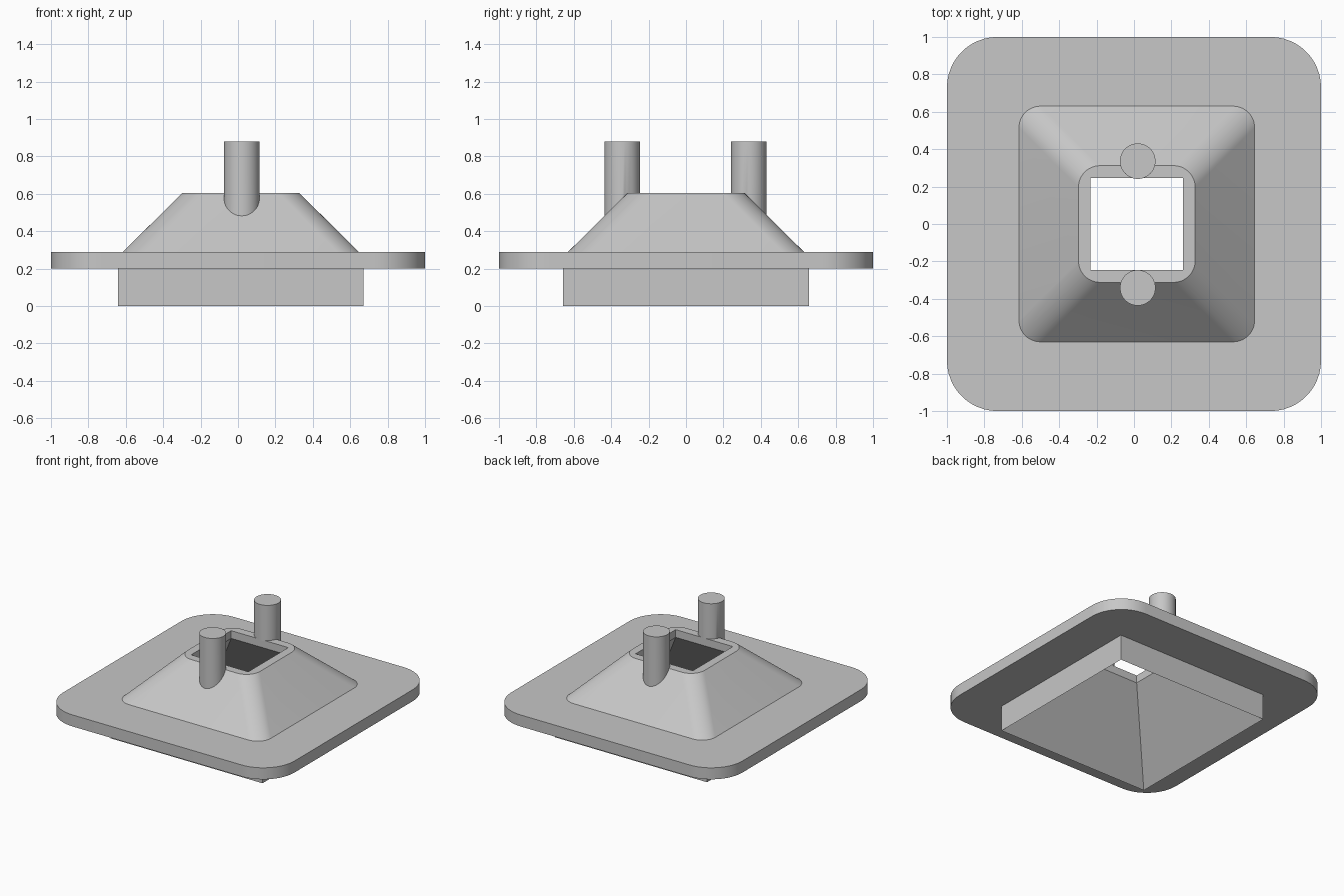
import bpy, bmesh
from math import pi, cos, sin

cube = bpy.data.objects.get("Cube")
if cube:
    bpy.data.objects.remove(cube, do_unlink=True)

grey = bpy.data.materials.new("light grey")
grey.use_nodes = True
colour = (0.57, 0.57, 0.57, 1)
grey.diffuse_color = colour
grey.node_tree.nodes["Principled BSDF"].inputs["Base Color"].default_value = colour

CORNER_STEPS = 12
OFFSET = 0.015          # collar and hopper sit slightly off the plate centre
COLLAR_TOP = 0.605
COLLAR_HALF = 0.312


def ring(bm, half, radius, z, cx=OFFSET, cy=0.0):
    """Rounded square loop of vertices; radius 0 gives sharp corners."""
    loop = []
    for corner in range(4):
        sx = 1 if corner in (0, 3) else -1
        sy = 1 if corner in (0, 1) else -1
        for i in range(CORNER_STEPS + 1):
            a = (corner + i / CORNER_STEPS) * pi / 2
            loop.append(bm.verts.new((cx + sx * (half - radius) + radius * cos(a),
                                      cy + sy * (half - radius) + radius * sin(a), z)))
    return loop


def finish(bm, name):
    bmesh.ops.remove_doubles(bm, verts=bm.verts, dist=0.0001)
    bmesh.ops.recalc_face_normals(bm, faces=bm.faces)
    mesh = bpy.data.meshes.new(name)
    bm.to_mesh(mesh)
    bm.free()
    mesh.materials.append(grey)
    obj = bpy.data.objects.new(name, mesh)
    bpy.context.collection.objects.link(obj)
    bpy.ops.object.select_all(action="DESELECT")
    obj.select_set(True)
    bpy.context.view_layer.objects.active = obj
    bpy.ops.object.shade_smooth_by_angle()


# Flanged hopper: skirt, plate, sloped collar, square throat, inner funnel
bm = bmesh.new()
loops = [
    ring(bm, 0.657, 0, 0),
    ring(bm, 0.657, 0, 0.2),
    ring(bm, 1.0, 0.27, 0.2, cx=0),
    ring(bm, 1.0, 0.27, 0.29, cx=0),
    ring(bm, 0.63, 0.115, 0.29),
    ring(bm, COLLAR_HALF, 0.115, COLLAR_TOP),
    ring(bm, 0.247, 0, COLLAR_TOP),
    ring(bm, 0.247, 0, 0.545),
]
for lower, upper in zip(loops, loops[1:] + loops[:1]):
    for i in range(len(lower)):
        j = (i + 1) % len(lower)
        bm.faces.new((lower[i], lower[j], upper[j], upper[i]))
finish(bm, "flanged_hopper")

# Round posts whose feet are cut to follow the collar slope
for name, y in (("front_post", -0.341), ("back_post", 0.336)):
    bm = bmesh.new()
    foot, top = [], []
    for i in range(48):
        a = i * pi / 24
        px, py = 0.02 + 0.095 * cos(a), y + 0.095 * sin(a)
        slope = COLLAR_TOP - max(0, abs(py) - COLLAR_HALF) * 0.99
        foot.append(bm.verts.new((px, py, slope - 0.005)))
        top.append(bm.verts.new((px, py, 0.88)))
    for i in range(48):
        j = (i + 1) % 48
        bm.faces.new((foot[i], foot[j], top[j], top[i]))
    bm.faces.new(top)
    bmesh.ops.triangulate(bm, faces=[bm.faces.new(foot[::-1])])
    finish(bm, name)
